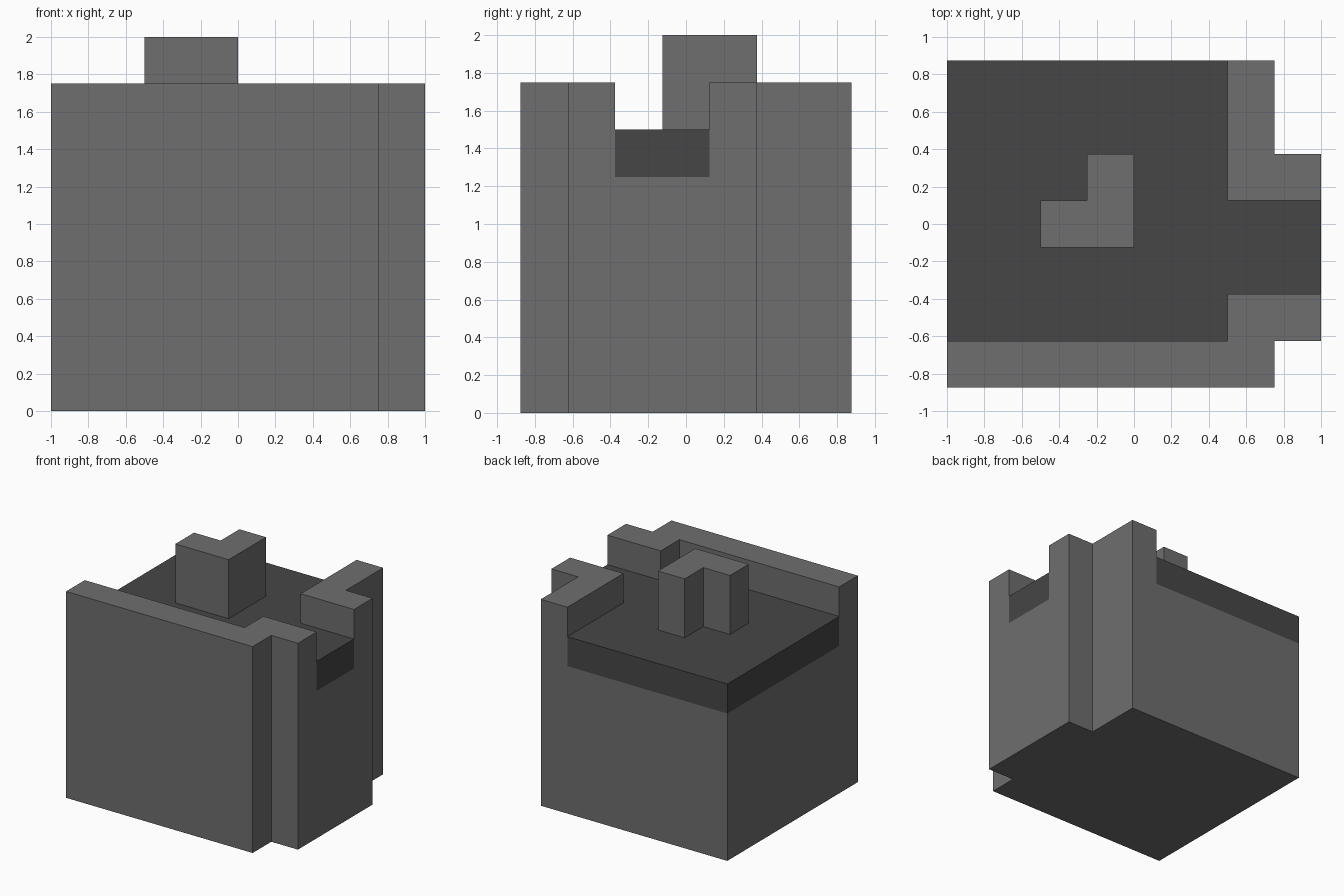
import bpy
import bmesh

cube = bpy.data.objects.get("Cube")
if cube:
    bpy.data.objects.remove(cube, do_unlink=True)


def make_material(name, grey):
    mat = bpy.data.materials.new(name)
    mat.use_nodes = True
    colour = (grey, grey, grey, 1.0)
    mat.diffuse_color = colour
    bsdf = next(n for n in mat.node_tree.nodes if n.type == 'BSDF_PRINCIPLED')
    bsdf.inputs["Base Color"].default_value = colour
    bsdf.inputs["Roughness"].default_value = 0.9
    return mat


def prism(name, outline, bottom, top, mat):
    """Extrude a counter-clockwise floor outline from bottom to top."""
    bm = bmesh.new()
    base = bm.faces.new([bm.verts.new((x, y, bottom)) for x, y in outline])
    grown = bmesh.ops.extrude_face_region(bm, geom=[base], use_keep_orig=True)
    verts = [v for v in grown["geom"] if isinstance(v, bmesh.types.BMVert)]
    bmesh.ops.translate(bm, verts=verts, vec=(0, 0, top - bottom))
    bmesh.ops.recalc_face_normals(bm, faces=bm.faces)
    mesh = bpy.data.meshes.new(name)
    bm.to_mesh(mesh)
    bm.free()
    mesh.materials.append(mat)
    obj = bpy.data.objects.new(name, mesh)
    bpy.context.collection.objects.link(obj)
    return obj


light = make_material("light stone grey", 0.156)
dark = make_material("dark floor grey", 0.061)

# Height levels
FLOOR_BOTTOM, FLOOR_TOP, WALL_TOP, PILLAR_TOP = 1.25, 1.5, 1.75, 2.0

# Solid block with a bay projecting from its left side
prism("block_body", [
    (-1, -0.875), (0.75, -0.875), (0.75, -0.625), (1, -0.625),
    (1, 0.375), (0.75, 0.375), (0.75, 0.875), (-1, 0.875),
], 0, FLOOR_BOTTOM, light)

# Dark floor slab, running out through the gap in the walls
prism("floor_slab", [
    (-1, -0.625), (0.5, -0.625), (0.5, -0.375), (1, -0.375),
    (1, 0.125), (0.5, 0.125), (0.5, 0.875), (-1, 0.875),
], FLOOR_BOTTOM, FLOOR_TOP, dark)

# Front parapet with its return on the bay
prism("front_wall", [
    (-1, -0.875), (0.75, -0.875), (0.75, -0.625), (1, -0.625),
    (1, -0.375), (0.5, -0.375), (0.5, -0.625), (-1, -0.625),
], FLOOR_BOTTOM, WALL_TOP, light)

# Side parapet with its return on the bay
prism("side_wall", [
    (0.5, 0.125), (1, 0.125), (1, 0.375),
    (0.75, 0.375), (0.75, 0.875), (0.5, 0.875),
], FLOOR_BOTTOM, WALL_TOP, light)

# L-shaped pillar standing on the floor
prism("corner_pillar", [
    (-0.5, -0.125), (0, -0.125), (0, 0.375),
    (-0.25, 0.375), (-0.25, 0.125), (-0.5, 0.125),
], FLOOR_TOP, PILLAR_TOP, light)
